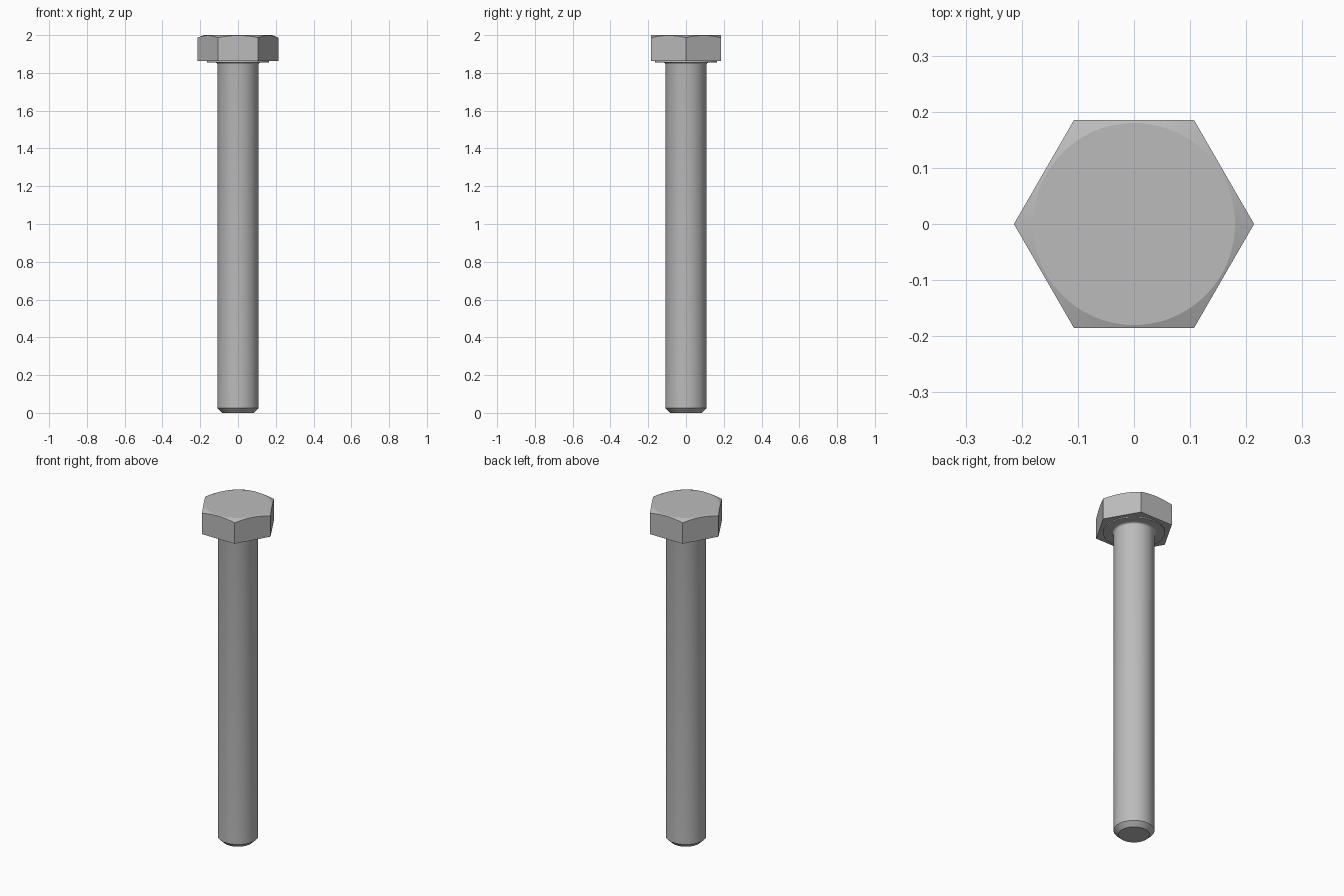
import bpy, bmesh, math

cube = bpy.data.objects.get("Cube")
if cube:
    bpy.data.objects.remove(cube, do_unlink=True)

steel = bpy.data.materials.new("grey steel")
steel.use_nodes = True
grey = (0.5, 0.5, 0.5, 1)
steel.diffuse_color = grey
steel.node_tree.nodes["Principled BSDF"].inputs["Base Color"].default_value = grey


def lathe(name, profile, sides):
    """Closed solid turned around z from (radius, height) points, bottom to top."""
    bm = bmesh.new()
    rings = []
    for r, z in profile:
        angles = [math.tau * i / sides for i in range(sides)]
        rings.append([bm.verts.new((r * math.cos(a), r * math.sin(a), z)) for a in angles])
    for low, high in zip(rings, rings[1:]):
        for i in range(sides):
            j = (i + 1) % sides
            bm.faces.new((low[i], low[j], high[j], high[i]))
    bm.faces.new(rings[0][::-1])
    bm.faces.new(rings[-1])
    mesh = bpy.data.meshes.new(name)
    bm.to_mesh(mesh)
    bm.free()
    mesh.materials.append(steel)
    obj = bpy.data.objects.new(name, mesh)
    bpy.context.collection.objects.link(obj)
    return obj


def smooth(obj):
    bpy.ops.object.select_all(action='DESELECT')
    obj.select_set(True)
    bpy.context.view_layer.objects.active = obj
    bpy.ops.object.shade_smooth_by_angle(angle=math.radians(12))


# Shank with chamfered tip and a small fillet under the head
fillet = 0.012
curve = [math.radians(a) for a in (0, 22.5, 45, 67.5, 90)]
profile = [(0.083, 0), (0.109, 0.025)]
profile += [(0.109 + fillet * (1 - math.cos(a)), 1.855 - fillet * (1 - math.sin(a))) for a in curve]
shank = lathe("shank", profile, 64)
smooth(shank)

# Raised bearing face below the head
bearing_face = lathe("bearing_face", [(0.165, 1.855), (0.165, 1.87)], 64)
smooth(bearing_face)

# Hexagonal head, its top corners turned off by a shallow cone
head = lathe("hex_head", [(0.214, 1.862), (0.214, 2)], 6)
cone = lathe("head_chamfer_cutter", [(0.3, 1.8), (0.3, 1.952), (0.18, 2)], 96)
cone.hide_render = True
cut = head.modifiers.new("corner_chamfer", 'BOOLEAN')
cut.operation = 'INTERSECT'
cut.solver = 'EXACT'
cut.object = cone
bpy.ops.object.select_all(action='DESELECT')
head.select_set(True)
bpy.context.view_layer.objects.active = head
bpy.ops.object.modifier_apply(modifier=cut.name)
bpy.data.objects.remove(cone, do_unlink=True)
smooth(head)
